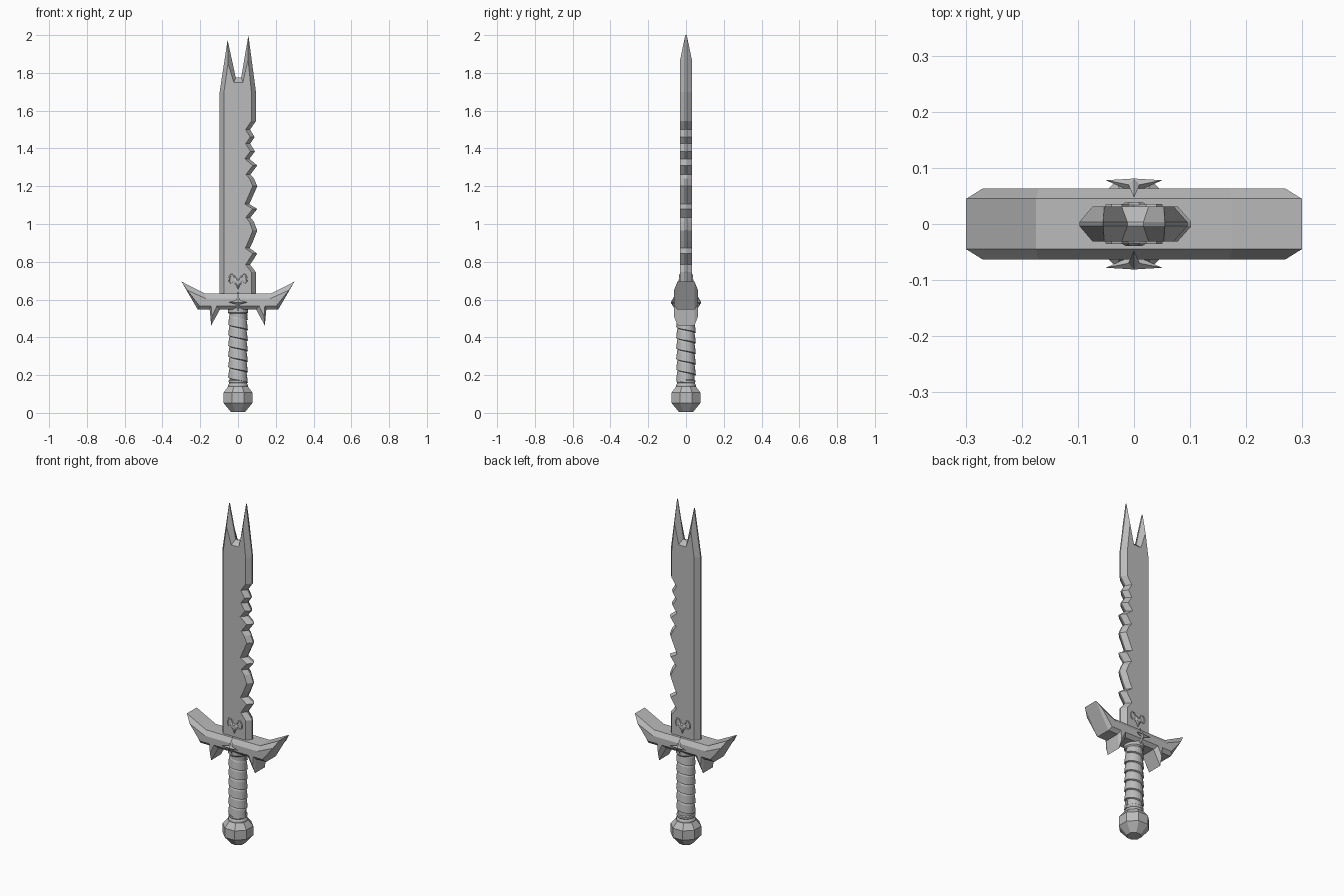
import bpy, bmesh, math

if "Cube" in bpy.data.objects:
    bpy.data.objects.remove(bpy.data.objects["Cube"])

metal = bpy.data.materials.new("grey metal")
metal.diffuse_color = (0.5, 0.5, 0.5, 1)
metal.use_nodes = True
metal.node_tree.nodes["Principled BSDF"].inputs["Base Color"].default_value = metal.diffuse_color


def make(name, verts, faces):
    me = bpy.data.meshes.new(name)
    me.from_pydata(verts, [], faces)
    bm = bmesh.new()
    bm.from_mesh(me)
    bmesh.ops.recalc_face_normals(bm, faces=bm.faces)
    bm.to_mesh(me)
    bm.free()
    me.materials.append(metal)
    ob = bpy.data.objects.new(name, me)
    bpy.context.collection.objects.link(ob)
    return ob


def loft(name, rings):
    """Skin rings with equal point counts and cap both ends."""
    n = len(rings[0])
    faces = [tuple(range(n)), tuple(range(n * (len(rings) - 1), n * len(rings)))]
    for r in range(len(rings) - 1):
        for i in range(n):
            j = (i + 1) % n
            faces.append((r * n + i, r * n + j, (r + 1) * n + j, (r + 1) * n + i))
    return make(name, [p for ring in rings for p in ring], faces)


def at_y(pts, y):
    return [(x, y, z) for x, z in pts]


def slab(name, outer, inner, yo, yi):
    return loft(name, [at_y(inner, -yi), at_y(outer, -yo), at_y(outer, yo), at_y(inner, yi)])


def mirrored(half):
    return half + [(-x, z) for x, z in reversed(half) if x != 0]


def turned(name, profile, sides, turn=0.0):
    return loft(name, [[(r * math.cos(turn + 2 * math.pi * i / sides),
                         r * math.sin(turn + 2 * math.pi * i / sides), z)
                        for i in range(sides)] for r, z in profile])


# Blade: notched right edge, forked tip, bevelled all round
wave = [(.095, .60), (.095, .745), (.064, .785), (.102, .843), (.062, .872), (.08, .91),
        (.102, .965), (.085, 1.01), (.066, 1.035), (.102, 1.08), (.06, 1.105), (.08, 1.15),
        (.102, 1.20), (.085, 1.24), (.066, 1.262), (.102, 1.31), (.06, 1.345), (.09, 1.385),
        (.064, 1.425), (.088, 1.46), (.064, 1.50), (.095, 1.545), (.095, 1.70)]
fork = [(.055, 2.0), (.017, 1.775), (-.012, 1.775), (-.055, 1.975), (-.097, 1.70), (-.097, .60)]
fork_in = [(.053, 1.87), (.026, 1.75), (-.022, 1.75), (-.053, 1.85), (-.074, 1.70), (-.074, .60)]
slab("blade", wave + fork, [(x - .024, z) for x, z in wave] + fork_in, .004, .031)

# Crossguard with upswept ends and two downward spikes
guard = [(0, .632), (.175, .632), (.299, .695), (.213, .547), (.15, .547),
         (.142, .463), (.096, .547), (0, .547)]
guard_in = [(0, .605), (.17, .605), (.27, .65), (.203, .566), (.142, .566),
            (.138, .51), (.112, .566), (0, .566)]
slab("crossguard", mirrored(guard), mirrored(guard_in), .045, .063)

# Grip core, collars and pommel
turned("grip_core", [(.044, .13), (.044, .56)], 24)
turned("upper_collar", [(.048, .525), (.054, .532), (.054, .56)], 24)
turned("lower_collar", [(.052, .132), (.052, .148), (.046, .158), (.05, .164), (.05, .172), (.044, .176)], 24)
turned("pommel", [(.04, 0.004), (.083, .053), (.083, .107), (.056, .14)], 8, math.pi / 8)

# Spiral wrap running down the grip
pitch, steps = .056, 24
band = [(0, .043), (.004, .052), (.048, .047), (.056, .043)]
rings = []
for k in range(6 * steps + 1):
    a = 2 * math.pi * k / steps
    z0 = .492 - pitch * k / steps
    rings.append([(r * math.cos(a), r * math.sin(a), z0 + dz) for dz, r in band])
loft("grip_wrap", rings)

# Ornaments on both faces
for side, s in (("front", -1), ("back", 1)):
    # Four-pointed star on the guard
    zc = .585
    star = []
    for i in range(4):
        a = i * math.pi / 2
        tip, y = (.05, .078) if i % 2 == 0 else (.058, .047)
        star.append((tip * math.cos(a), s * y, zc + tip * math.sin(a)))
        b = a + math.pi / 4
        star.append((.014 * math.cos(b), s * .07, zc + .014 * math.sin(b)))
    star += [(0, s * .081, zc), (0, s * .055, zc)]
    faces = [(i, (i + 1) % 8, c) for i in range(8) for c in (8, 9)]
    make(side + "_guard_star", star, faces)

    # Horned head on the blade
    head = mirrored([(0, .708), (.012, .714), (.024, .704), (.02, .685), (.01, .675), (0, .652)])
    small = [(x * .6, .69 + (z - .69) * .6) for x, z in head]
    loft(side + "_emblem_head", [at_y(head, s * .029), at_y(head, s * .034), at_y(small, s * .039)])
    path = [(.012, .712, .004), (.024, .73, .005), (.038, .731, .005), (.047, .715, .005),
            (.046, .697, .004), (.036, .687, .003), (.028, .692, .001)]
    for label, m in (("left", -1), ("right", 1)):
        rings = []
        for i, (x, z, r) in enumerate(path):
            p, q = path[max(i - 1, 0)], path[min(i + 1, len(path) - 1)]
            dx, dz = q[0] - p[0], q[1] - p[1]
            d = math.hypot(dx, dz)
            nx, nz = -dz / d, dx / d
            rings.append([(m * (x + nx * r * c), s * (.032 + h), z + nz * r * c)
                          for c, h in ((1, -.003), (.6, .004), (-.6, .004), (-1, -.003))])
        loft(side + "_emblem_horn_" + label, rings)
